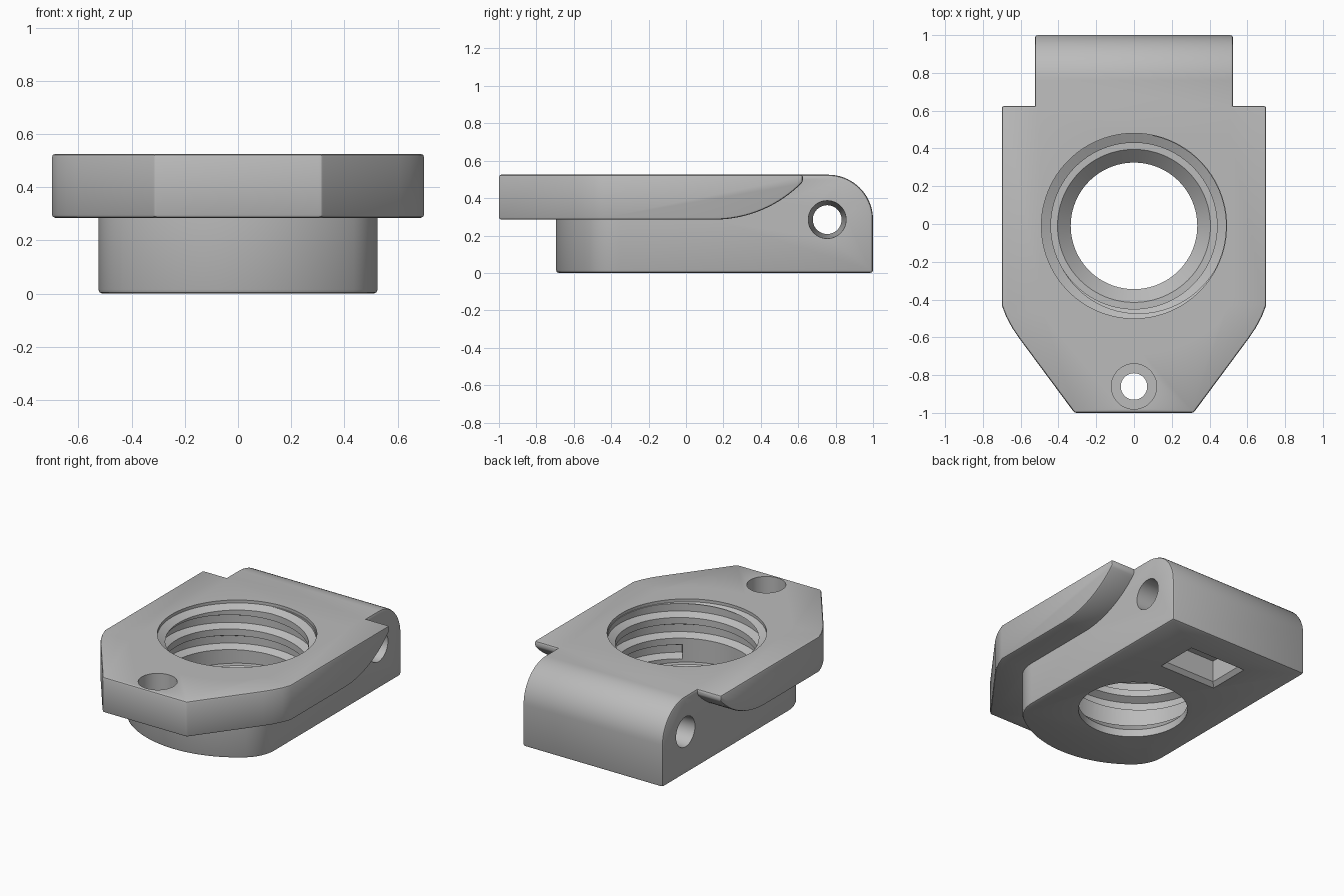
import bpy, bmesh
from math import sin, cos, pi, atan2, sqrt
from mathutils import Matrix

if "Cube" in bpy.data.objects:
    bpy.data.objects.remove(bpy.data.objects["Cube"])

grey = bpy.data.materials.new("plain grey")
grey.use_nodes = True
COLOR = (0.5, 0.5, 0.5, 1)
grey.diffuse_color = COLOR
grey.node_tree.nodes["Principled BSDF"].inputs["Base Color"].default_value = COLOR

TOP, LOW = 0.525, 0.285      # flange top and underside
BORE_Y = -0.01


def finish(name, bm):
    bmesh.ops.recalc_face_normals(bm, faces=bm.faces[:])
    mesh = bpy.data.meshes.new(name)
    bm.to_mesh(mesh)
    bm.free()
    mesh.materials.append(grey)
    ob = bpy.data.objects.new(name, mesh)
    bpy.context.collection.objects.link(ob)
    return ob


def loft(bm, rings):
    """Closed skin through rings of points, capped at both ends."""
    rows = [[bm.verts.new(p) for p in ring] for ring in rings]
    n = len(rows[0])
    for a, b in zip(rows, rows[1:]):
        for i in range(n):
            j = (i + 1) % n
            bm.faces.new((a[i], a[j], b[j], b[i]))
    bm.faces.new(rows[0])
    bm.faces.new(rows[-1])


def lathe(name, profile, matrix, n=96):
    bm = bmesh.new()
    loft(bm, [[(r * cos(2 * pi * i / n), r * sin(2 * pi * i / n), z) for i in range(n)]
              for r, z in profile])
    bm.transform(matrix)
    return finish(name, bm)


def evaluated_size(ob):
    bpy.context.view_layer.update()
    return ob.evaluated_get(bpy.context.evaluated_depsgraph_get()).dimensions.length


def apply(ob, mod):
    bpy.context.view_layer.objects.active = ob
    bpy.ops.object.modifier_apply(modifier=mod.name)


def combine(ob, other, operation="DIFFERENCE"):
    """Boolean with the first solver that keeps the part's full extent."""
    other.hide_render = True
    size = evaluated_size(ob)
    mod = ob.modifiers.new("combine", "BOOLEAN")
    mod.object, mod.operation = other, operation
    for solver in ("EXACT", "MANIFOLD", "FLOAT"):
        mod.solver = solver
        if evaluated_size(ob) > size - 0.01:
            apply(ob, mod)
            break
    else:
        raise RuntimeError("boolean failed: " + other.name)
    bpy.data.objects.remove(other)


def soften(ob, width):
    mod = ob.modifiers.new("soften", "BEVEL")
    mod.width, mod.segments = width, 2
    mod.limit_method, mod.angle_limit = "ANGLE", 0.6
    mod.use_clamp_overlap = False
    apply(ob, mod)


# Hinge block: arc-nosed front with filleted corners, rounded back top edge
HALF, NOSE, FILLET = 0.525, 0.695, 0.24
cx = HALF - FILLET
cy = -sqrt((NOSE - FILLET) ** 2 - cx ** 2)
split = atan2(cx, -cy)
half = [(NOSE * sin(split * i / 12), -NOSE * cos(split * i / 12)) for i in range(12)]
for i in range(11):
    a = split + (pi / 2 - split) * i / 10
    half.append((cx + FILLET * sin(a), cy - FILLET * cos(a)))
half.append((HALF, 1.0))
outline = half + [(-x, y) for x, y in reversed(half[1:])]
bm = bmesh.new()
loft(bm, [[(x, y, z) for x, y in outline] for z in (0, TOP)])
back_edge = [e for e in bm.edges if all(v.co.y > 0.99 and v.co.z > 0.5 for v in e.verts)]
bmesh.ops.bevel(bm, geom=back_edge, offset=0.24, segments=18, profile=0.5, affect="EDGES")
block = finish("hinge_block", bm)
soften(block, 0.015)

# Flange plate: side profile with a curved relief under its back end
R, START, BACK = 0.66, 0.15, 0.625
sweep = atan2(BACK - START, sqrt(R * R - (BACK - START) ** 2))
side = [(-1, TOP), (-1, LOW)]
side += [(START + R * sin(sweep * i / 16), LOW + R * (1 - cos(sweep * i / 16))) for i in range(17)]
side.append((BACK, TOP))
bm = bmesh.new()
loft(bm, [[(x, y, z) for y, z in side] for x in (-0.7, 0.7)])

# Tapered front corners, trimmed on both sides
corner = [(0.315, -1.0), (0.61, -0.602), (0.645, -0.55), (0.677, -0.49), (0.7, -0.43)]
for s in (1, -1):
    for (x0, y0), (x1, y1) in zip(corner, corner[1:]):
        cut = bmesh.ops.bisect_plane(
            bm, geom=bm.verts[:] + bm.edges[:] + bm.faces[:], dist=1e-5, clear_outer=True,
            plane_co=(s * x0, y0, 0), plane_no=(s * (y1 - y0), x0 - x1, 0))
        rim = [e for e in cut["geom_cut"] if isinstance(e, bmesh.types.BMEdge)]
        bmesh.ops.edgeloop_fill(bm, edges=rim)
plate = finish("threaded_hinge_plate", bm)
soften(plate, 0.012)
combine(plate, block, "UNION")

# Stepped main bore
combine(plate, lathe("bore_cutter", [(0.335, -0.1), (0.335, 0.05), (0.405, 0.12), (0.44, 0.12),
                                     (0.44, 0.48), (0.49, 0.505), (0.49, 0.7)],
                     Matrix.Translation((0, BORE_Y, 0))))

# Helical thread groove
PITCH, STEPS, TURNS = 0.14, 72, 2.6
bm = bmesh.new()
rings = []
for i in range(int(STEPS * TURNS)):
    a = 2 * pi * i / STEPS - 0.9
    z = 0.19 + PITCH * i / STEPS
    rings.append([(r * cos(a), BORE_Y + r * sin(a), z + dz)
                  for r, dz in ((0.425, -0.055), (0.487, -0.025), (0.487, 0.025), (0.425, 0.055))])
loft(bm, rings)
bmesh.ops.triangulate(bm, faces=bm.faces[:])
combine(plate, finish("thread_cutter", bm))

# Counterbored screw hole
combine(plate, lathe("screw_cutter", [(0.07, 0.1), (0.07, 0.39), (0.12, 0.39), (0.12, 0.7)],
                     Matrix.Translation((0, -0.86, 0)), 48))

# Hinge pin hole, narrowing to the middle
combine(plate, lathe("pin_cutter", [(0.102, -0.54), (0.077, 0), (0.102, 0.54)],
                     Matrix.Translation((0, 0.755, LOW)) @ Matrix.Rotation(pi / 2, 4, "Y"), 48))

# Chamfered pocket in the underside
bm = bmesh.new()
loft(bm, [[(sx * (0.21 - d), 0.655 + sy * (0.145 - d), z)
           for sx, sy in ((-1, -1), (1, -1), (1, 1), (-1, 1))]
          for d, z in ((0, -0.05), (0, 0), (0.025, 0.025), (0.025, 0.17))])
combine(plate, finish("pocket_cutter", bm))

# Smooth shading with crisp edges
bpy.ops.object.select_all(action="DESELECT")
plate.select_set(True)
bpy.context.view_layer.objects.active = plate
bpy.ops.object.shade_smooth_by_angle(angle=0.5)
